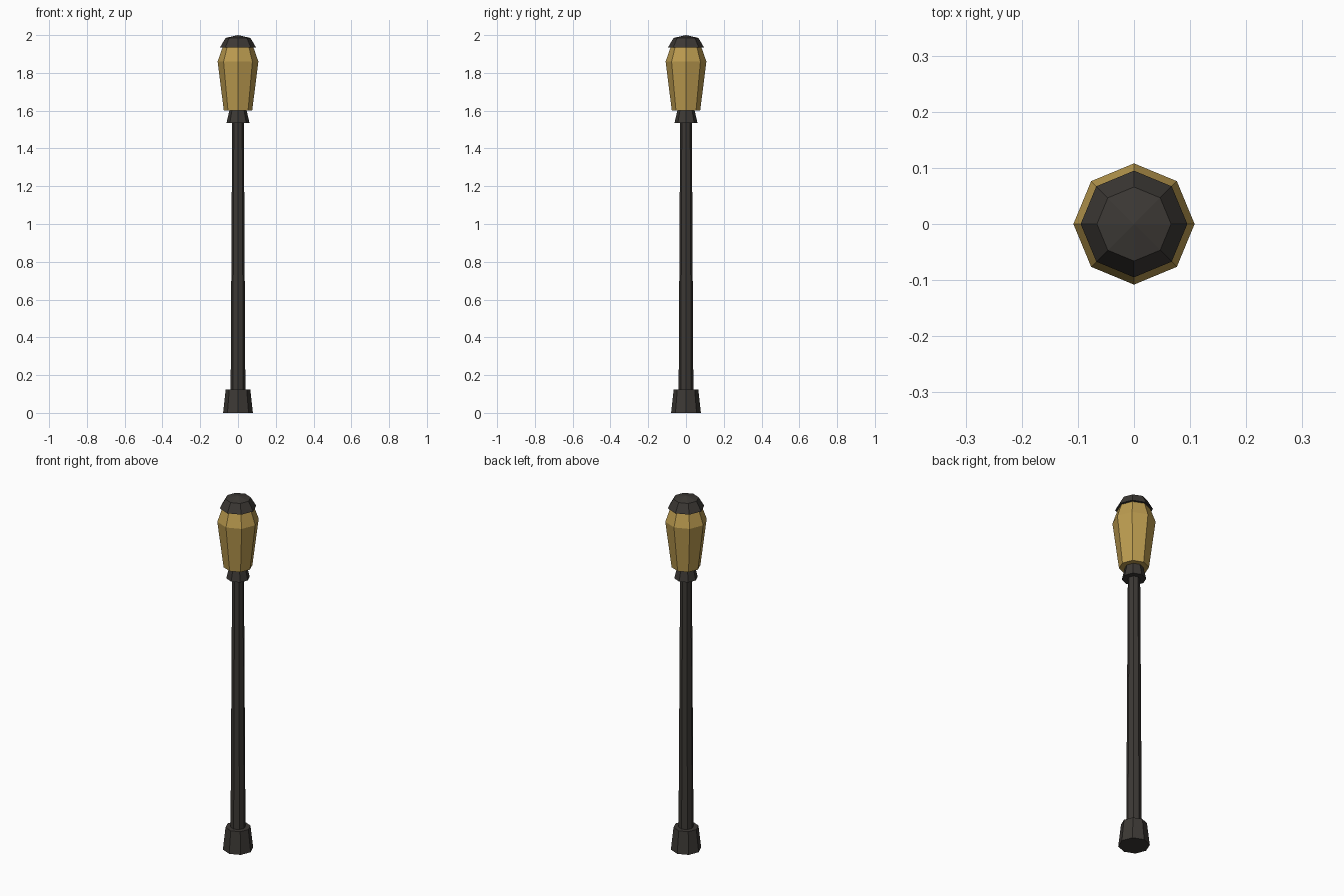
import bpy, bmesh
from math import cos, sin, pi

if "Cube" in bpy.data.objects:
    bpy.data.objects.remove(bpy.data.objects["Cube"])

SIDES = 8

def material(name, rgb):
    m = bpy.data.materials.new(name)
    m.diffuse_color = (*rgb, 1)
    m.use_nodes = True
    m.node_tree.nodes["Principled BSDF"].inputs["Base Color"].default_value = m.diffuse_color
    return m

iron = material("dark_iron", (0.045, 0.04, 0.035))
amber = material("amber_glass", (0.5, 0.33, 0.08))

def turned(name, profile, mat):
    """Closed octagonal part from (radius, z) points; radius 0 makes an apex."""
    bm = bmesh.new()
    rings = []
    for r, z in profile:
        n = SIDES if r else 1
        rings.append([bm.verts.new((r * cos(2 * pi * i / SIDES), r * sin(2 * pi * i / SIDES), z))
                      for i in range(n)])
    for a, b in zip(rings, rings[1:]):
        for i in range(SIDES):
            j = (i + 1) % SIDES
            bm.faces.new((a[i], a[j], b[0]) if len(b) == 1 else (a[i], a[j], b[j], b[i]))
    bm.faces.new(rings[0][::-1])
    if len(rings[-1]) > 1:
        bm.faces.new(rings[-1])
    me = bpy.data.meshes.new(name)
    bm.to_mesh(me)
    bm.free()
    me.materials.append(mat)
    ob = bpy.data.objects.new(name, me)
    bpy.context.collection.objects.link(ob)

# Foot and tapering pole
turned("base", [(0.079, 0), (0.065, 0.125)], iron)
turned("pole", [(0.039, 0.12), (0.031, 1.54)], iron)
# Collar under the lantern
turned("collar", [(0.061, 1.535), (0.046, 1.60)], iron)
# Lantern glass and its domed cap
turned("lantern", [(0.075, 1.60), (0.108, 1.86), (0.08, 1.94)], amber)
turned("cap", [(0.095, 1.935), (0.066, 1.985), (0, 2.0)], iron)
